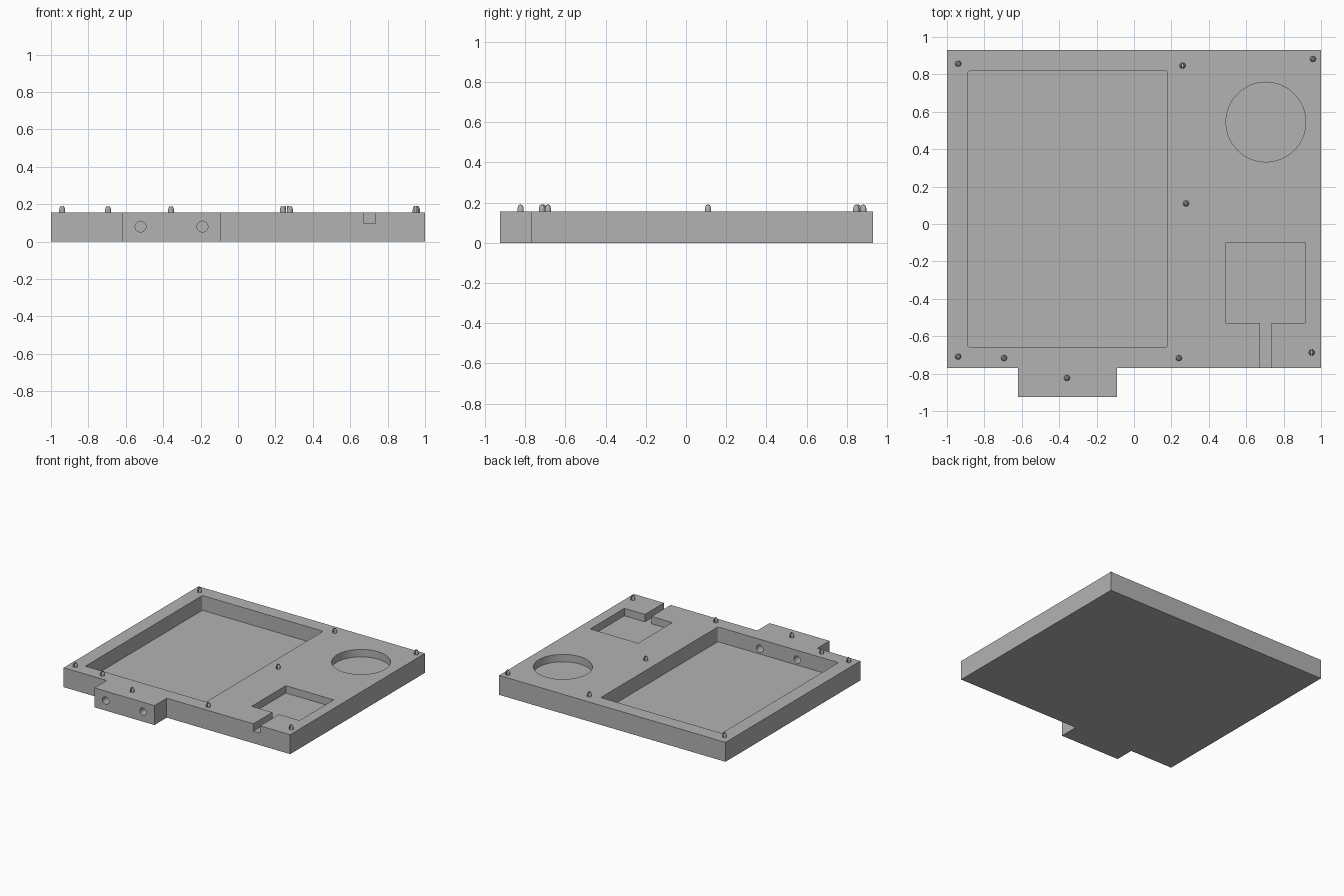
import bpy, bmesh
from math import pi
from mathutils import Matrix

if "Cube" in bpy.data.objects:
    bpy.data.objects.remove(bpy.data.objects["Cube"])

TOP = 0.155          # upper face of the tray
FLOOR = 0.037        # floor of the large recess
LEDGE = 0.096        # floor of the shallow recesses

grey = bpy.data.materials.new("plain grey")
grey.use_nodes = True
grey.diffuse_color = (0.45, 0.45, 0.45, 1)
grey.node_tree.nodes["Principled BSDF"].inputs["Base Color"].default_value = grey.diffuse_color


def finish(name, bm):
    bmesh.ops.recalc_face_normals(bm, faces=bm.faces)
    mesh = bpy.data.meshes.new(name)
    bm.to_mesh(mesh)
    bm.free()
    mesh.materials.append(grey)
    obj = bpy.data.objects.new(name, mesh)
    bpy.context.collection.objects.link(obj)
    return obj


def prism(name, outline, z0, z1, corner=0):
    """Extrude a flat outline upward, optionally rounding its upright edges."""
    bm = bmesh.new()
    face = bm.faces.new([bm.verts.new((x, y, z0)) for x, y in outline])
    up = bmesh.ops.extrude_face_region(bm, geom=[face])["geom"]
    for v in up:
        if isinstance(v, bmesh.types.BMVert):
            v.co.z = z1
    if corner:
        upright = [e for e in bm.edges if abs(e.verts[0].co.z - e.verts[1].co.z) > 0.01]
        bmesh.ops.bevel(bm, geom=upright, offset=corner, segments=4, profile=0.5, affect='EDGES')
    return finish(name, bm)


def cylinder(name, radius, depth, matrix, sides=64):
    bm = bmesh.new()
    bmesh.ops.create_cone(bm, cap_ends=True, segments=sides, radius1=radius,
                          radius2=radius, depth=depth, matrix=matrix)
    return finish(name, bm)


def select_only(obj):
    bpy.ops.object.select_all(action='DESELECT')
    obj.select_set(True)
    bpy.context.view_layer.objects.active = obj


# Tray slab with the front connector tab
tray = prism("tray", [(-1, 0.93), (-1, -0.77), (-0.62, -0.77), (-0.62, -0.925),
                      (-0.09, -0.925), (-0.09, -0.77), (1, -0.77), (1, 0.93)], 0, TOP)

# Recesses: large bay, square bay with wire channel, round bay, tab holes
cutters = [
    prism("large_bay_cutter", [(-0.887, -0.658), (0.179, -0.658),
                               (0.179, 0.818), (-0.887, 0.818)], FLOOR, 0.3, 0.01),
    prism("square_bay_cutter", [(0.492, -0.1), (0.492, -0.53), (0.674, -0.53), (0.674, -0.9),
                                (0.734, -0.9), (0.734, -0.53), (0.915, -0.53), (0.915, -0.1)],
          LEDGE, 0.3),
    cylinder("round_bay_cutter", 0.213, 0.2, Matrix.Translation((0.705, 0.545, LEDGE + 0.1))),
]
for x in (-0.521, -0.19):
    turn = Matrix.Translation((x, -0.8, 0.08)) @ Matrix.Rotation(pi / 2, 4, 'X')
    cutters.append(cylinder("tab_hole_cutter", 0.029, 0.4, turn, 32))

for cutter in cutters:
    mod = tray.modifiers.new("cut", 'BOOLEAN')
    mod.operation = 'DIFFERENCE'
    mod.solver = 'EXACT'
    mod.object = cutter
    select_only(tray)
    bpy.ops.object.modifier_apply(modifier=mod.name)
    bpy.data.objects.remove(cutter)
bpy.ops.object.shade_smooth_by_angle(angle=0.5)

# Split snap peg: lathed dome, one half kept and mirrored across the slot
bm = bmesh.new()
profile = [(0, -0.01), (0.016, -0.01), (0.016, 0.014), (0.014, 0.024), (0.009, 0.034), (0, 0.036)]
verts = [bm.verts.new((r, 0, z)) for r, z in profile]
edges = [bm.edges.new(pair) for pair in zip(verts, verts[1:])]
bmesh.ops.spin(bm, geom=verts + edges, axis=(0, 0, 1), cent=(0, 0, 0),
               angle=2 * pi, steps=20)
bmesh.ops.remove_doubles(bm, verts=bm.verts, dist=0.0002)
cut = bmesh.ops.bisect_plane(bm, geom=bm.verts[:] + bm.edges[:] + bm.faces[:],
                             plane_co=(0.003, 0, 0), plane_no=(1, 0, 0), clear_inner=True)
bmesh.ops.holes_fill(bm, edges=[e for e in bm.edges if e.is_boundary])
first = finish("snap_peg", bm)
select_only(first)
first.modifiers.new("mirror", 'MIRROR')
bpy.ops.object.modifier_apply(modifier="mirror")
bpy.ops.object.shade_smooth_by_angle(angle=0.6)

spots = [(-0.94, 0.857), (0.26, 0.847), (0.957, 0.882), (0.278, 0.11), (-0.94, -0.709),
         (-0.695, -0.717), (0.24, -0.717), (0.95, -0.687), (-0.358, -0.823)]
for i, (x, y) in enumerate(spots):
    peg = first if i == 0 else first.copy()
    if i:
        bpy.context.collection.objects.link(peg)
    peg.location = (x, y, TOP)
